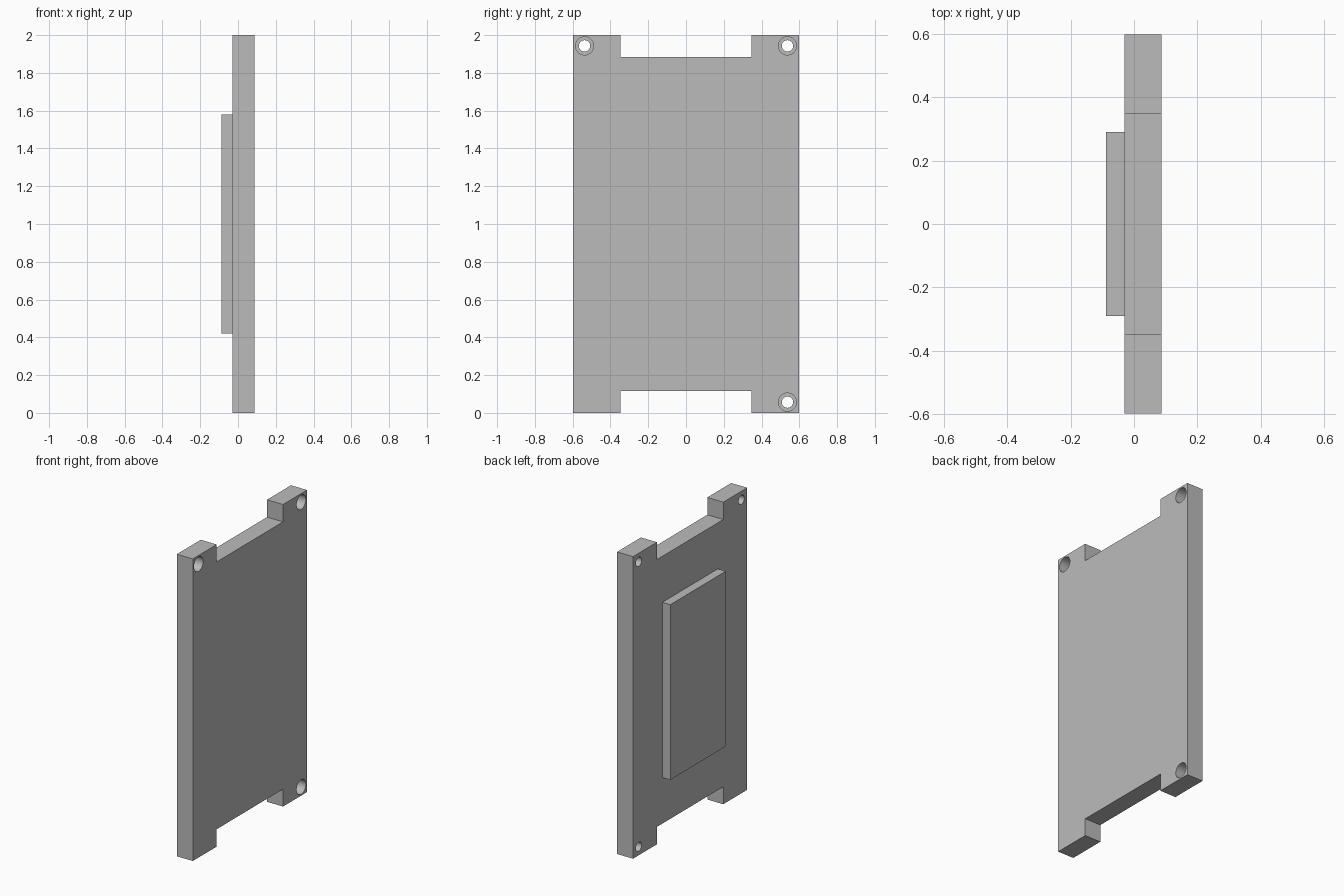
import bpy, bmesh, math
from mathutils import Matrix, Vector

cube = bpy.data.objects.get("Cube")
if cube:
    bpy.data.objects.remove(cube, do_unlink=True)

grey = bpy.data.materials.new("plain grey")
grey.use_nodes = True
GREY = (0.5, 0.5, 0.5, 1)
grey.diffuse_color = GREY
grey.node_tree.nodes["Principled BSDF"].inputs["Base Color"].default_value = GREY

BACK, FRONT = -0.03, 0.087   # plate faces along x
PAD_BACK = -0.088            # outer face of the raised pad


def make_object(name, bm):
    bmesh.ops.recalc_face_normals(bm, faces=bm.faces)
    mesh = bpy.data.meshes.new(name)
    bm.to_mesh(mesh)
    bm.free()
    mesh.materials.append(grey)
    obj = bpy.data.objects.new(name, mesh)
    bpy.context.collection.objects.link(obj)
    return obj


def extrude_profile(name, points, x0, x1):
    """Extrude a y-z outline along x."""
    bm = bmesh.new()
    face = bm.faces.new([bm.verts.new((x0, y, z)) for y, z in points])
    result = bmesh.ops.extrude_face_region(bm, geom=[face])
    verts = [v for v in result["geom"] if isinstance(v, bmesh.types.BMVert)]
    bmesh.ops.translate(bm, verts=verts, vec=Vector((x1 - x0, 0, 0)))
    return make_object(name, bm)


def cylinder_cutter(name, radius, x0, x1, y, z):
    bm = bmesh.new()
    place = Matrix.Translation(((x0 + x1) / 2, y, z)) @ Matrix.Rotation(math.pi / 2, 4, "Y")
    bmesh.ops.create_cone(bm, cap_ends=True, segments=40, radius1=radius,
                          radius2=radius, depth=x1 - x0, matrix=place)
    obj = make_object(name, bm)
    obj.hide_render = True
    return obj


# Plate outline with a notch in the top and bottom edges
top = [(0.597, 2.0), (0.347, 2.0), (0.347, 1.885)]
top += [(-y, z) for y, z in reversed(top)]
outline = top + [(y, 2.0 - z) for y, z in reversed(top)]
plate = extrude_profile("plate", outline, BACK, FRONT)

# Stepped screw holes in three corners
for i, (y, z) in enumerate([(-0.537, 1.943), (0.537, 1.943), (0.537, 0.057)]):
    cutters = [cylinder_cutter(f"screw_hole_cutter_{i}", 0.03, BACK - 0.1, FRONT + 0.1, y, z),
               cylinder_cutter(f"counterbore_cutter_{i}", 0.048, BACK + 0.05, FRONT + 0.1, y, z)]
    for cutter in cutters:
        mod = plate.modifiers.new(cutter.name, "BOOLEAN")
        mod.operation = "DIFFERENCE"
        mod.solver = "EXACT"
        mod.object = cutter

# Apply the cuts and drop the cutters
bpy.context.view_layer.objects.active = plate
plate.select_set(True)
for mod in list(plate.modifiers):
    cutter = mod.object
    bpy.ops.object.modifier_apply(modifier=mod.name)
    bpy.data.objects.remove(cutter, do_unlink=True)
bpy.ops.object.shade_smooth_by_angle(angle=math.radians(30))

# Raised rectangular pad on the -x face
pad_outline = [(-0.29, 0.42), (0.29, 0.42), (0.29, 1.58), (-0.29, 1.58)]
extrude_profile("raised_pad", pad_outline, PAD_BACK, BACK)
